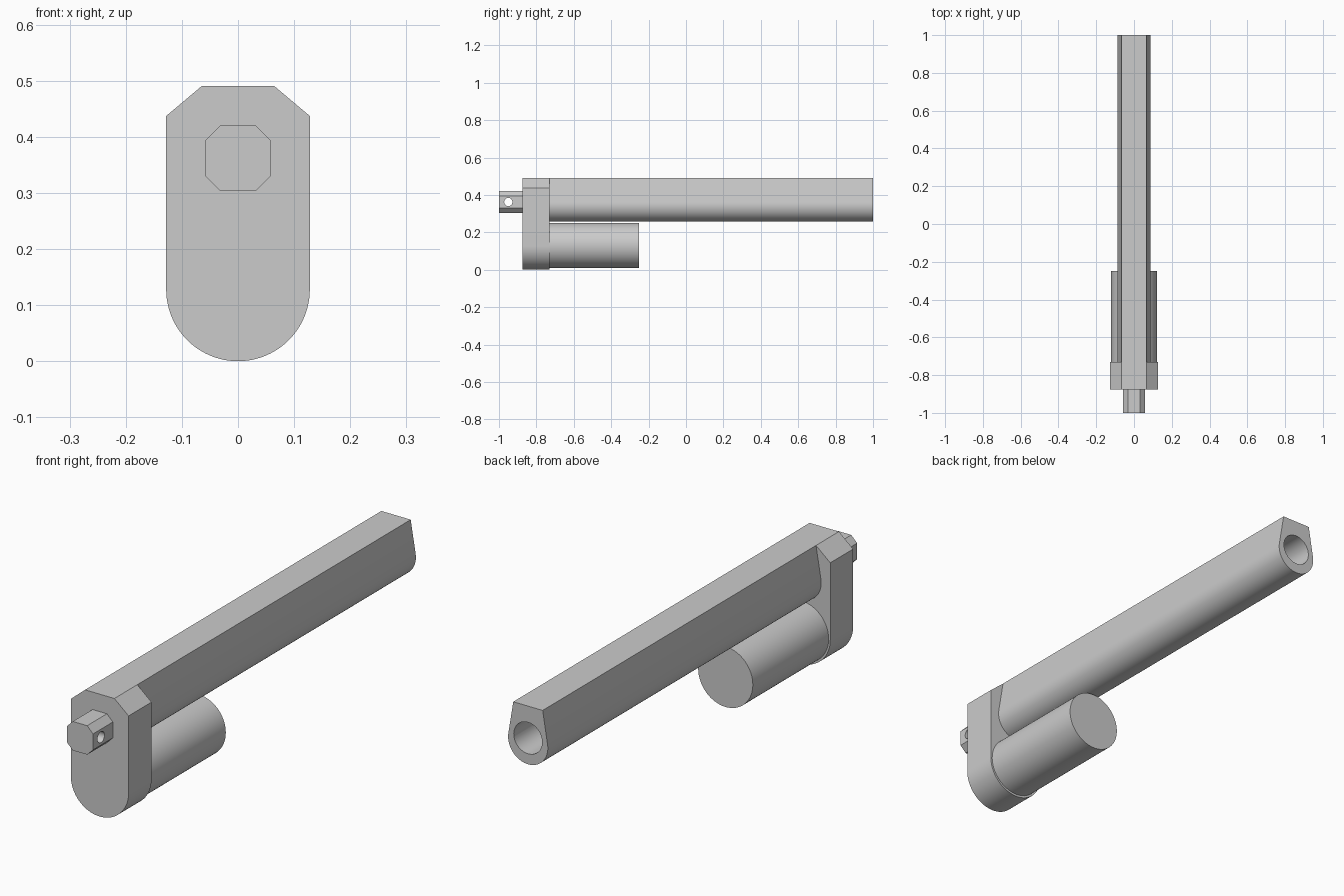
import bpy
import bmesh
from math import acos, atan2, cos, hypot, pi, radians, sin

if "Cube" in bpy.data.objects:
    bpy.data.objects.remove(bpy.data.objects["Cube"], do_unlink=True)

grey = bpy.data.materials.new("light_grey")
grey.use_nodes = True
colour = (0.6, 0.6, 0.6, 1)
grey.diffuse_color = colour
grey.node_tree.nodes["Principled BSDF"].inputs["Base Color"].default_value = colour

ROD_Z = 0.362


def arc(cz, r, start, end, steps):
    """Points of an arc in the x-z plane, centred on x = 0."""
    angles = [start + (end - start) * i / steps for i in range(steps + 1)]
    return [(r * cos(a), cz + r * sin(a)) for a in angles]


def circle(cz, r, steps=64):
    return arc(cz, r, 0, 2 * pi, steps)[:-1]


def extrude(name, profile, y0, y1):
    """Closed x-z profile swept from y0 to y1."""
    bm = bmesh.new()
    face = bm.faces.new([bm.verts.new((x, y0, z)) for x, z in profile])
    swept = bmesh.ops.extrude_face_region(bm, geom=[face])["geom"]
    moved = [v for v in swept if isinstance(v, bmesh.types.BMVert)]
    bmesh.ops.translate(bm, verts=moved, vec=(0, y1 - y0, 0))
    bmesh.ops.recalc_face_normals(bm, faces=bm.faces)
    mesh = bpy.data.meshes.new(name)
    bm.to_mesh(mesh)
    bm.free()
    mesh.materials.append(grey)
    obj = bpy.data.objects.new(name, mesh)
    bpy.context.collection.objects.link(obj)
    return obj


def activate(obj):
    bpy.ops.object.select_all(action="DESELECT")
    obj.select_set(True)
    bpy.context.view_layer.objects.active = obj


def cut(obj, cutter):
    """Subtract the cutter, then discard it."""
    cutter.hide_render = True
    mod = obj.modifiers.new("hole", "BOOLEAN")
    mod.operation = "DIFFERENCE"
    mod.solver = "EXACT"
    mod.object = cutter
    activate(obj)
    bpy.ops.object.modifier_apply(modifier=mod.name)
    bpy.data.objects.remove(cutter, do_unlink=True)


# Long outer tube: flat top, sides running tangent into a round underside
top_x, top_z, tube_z, tube_r = 0.065, 0.49, 0.345, 0.088
dx, dz = top_x, top_z - tube_z
tangent = atan2(dz, dx) - acos(tube_r / hypot(dx, dz))
tube_profile = [(-top_x, top_z), (top_x, top_z)]
tube_profile += arc(tube_z, tube_r, tangent, -pi - tangent, 48)
tube = extrude("outer_tube", tube_profile, -0.73, 1)
cut(tube, extrude("bore_cutter", circle(ROD_Z, 0.063), -0.6, 1.1))

# Gear housing plate: chamfered top and rounded bottom
house_r = 0.128
house_profile = [(-house_r, 0.437), (-top_x, top_z), (top_x, top_z), (house_r, 0.437)]
house_profile += arc(house_r, house_r, 0, -pi, 48)
housing = extrude("gear_housing", house_profile, -0.875, -0.73)

# Motor can under the tube
motor = extrude("motor_can", circle(0.13, 0.121), -0.73, -0.25)

# Octagonal push rod end with a cross pin hole
half, flat = 0.058, 0.032
corner = [(half, flat), (flat, half)]
octagon = corner + [(-x, z) for x, z in reversed(corner)]
octagon += [(-x, -z) for x, z in octagon]
rod = extrude("push_rod", [(x, ROD_Z + z) for x, z in octagon], -1, -0.875)
pin = extrude("pin_cutter", circle(0, 0.022, 32), -0.1, 0.1)
pin.rotation_euler.z = pi / 2
pin.location = (0, -0.95, ROD_Z)
bpy.context.view_layer.update()
cut(rod, pin)

for part in (tube, housing, motor, rod):
    activate(part)
    bpy.ops.object.shade_smooth_by_angle(angle=radians(30))
